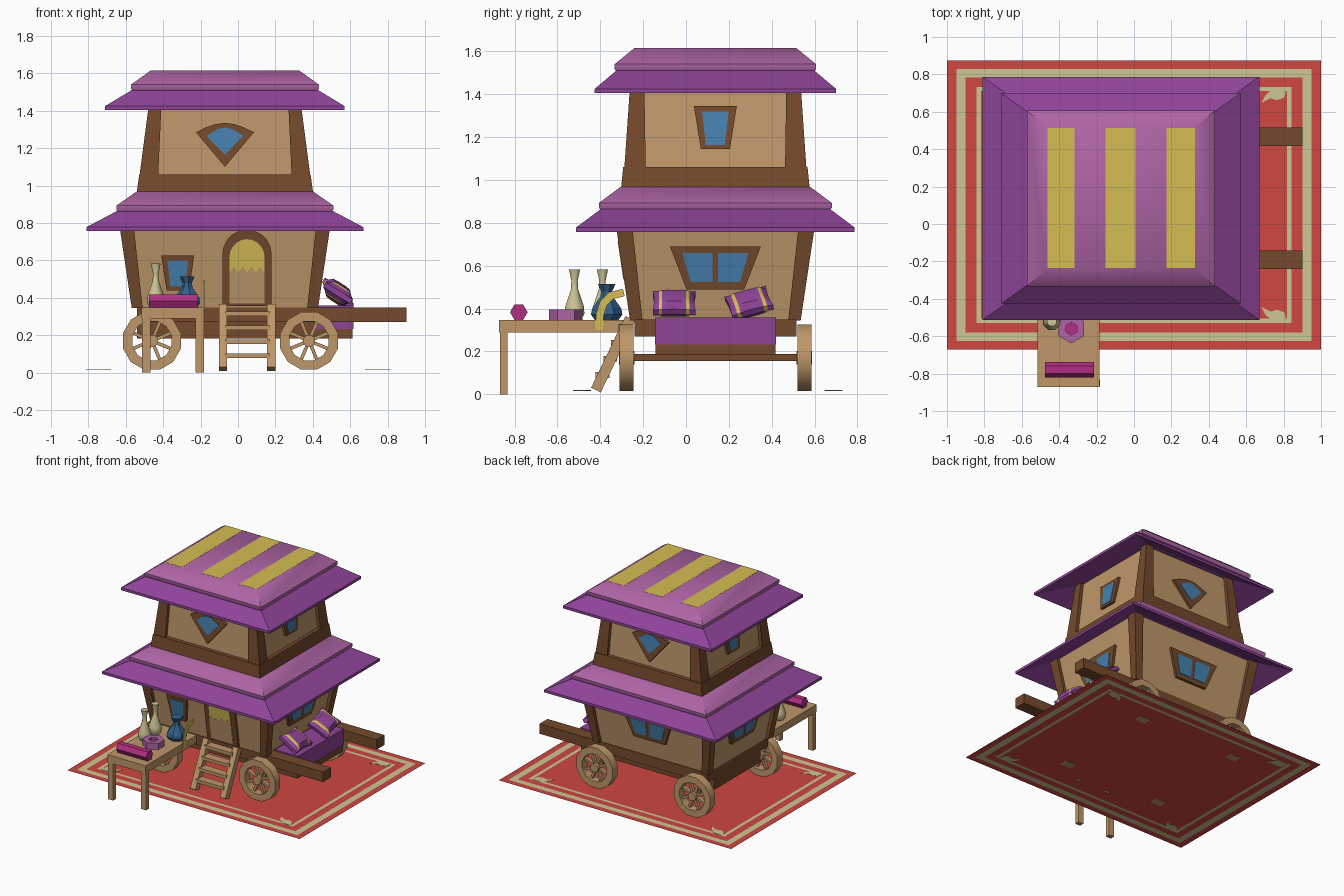
import bpy, bmesh, math
from mathutils import Vector, Matrix

if "Cube" in bpy.data.objects:
    bpy.data.objects.remove(bpy.data.objects["Cube"])

def srgb(h):
    c = [int(h[i:i + 2], 16) / 255 for i in (0, 2, 4)]
    return [x / 12.92 if x < .04 else ((x + .055) / 1.055) ** 2.4 for x in c] + [1]

M = {}
for n, h in dict(tan="BE976A", brown="754A2C", purple="8F4499", light_purple="AE64A5", yellow="D6BE55",
                 blue="4680AE", dark_blue="33618C", red="D04741", cream="CFC795", magenta="B23083").items():
    M[n] = bpy.data.materials.new(n)
    M[n].diffuse_color = srgb(h)
CX, CY = -.07, .137          # centre of the house

def finish(name, bm, *mats, smooth=None):
    bmesh.ops.recalc_face_normals(bm, faces=bm.faces)
    me = bpy.data.meshes.new(name)
    bm.to_mesh(me); bm.free()
    ob = bpy.data.objects.new(name, me)
    bpy.context.collection.objects.link(ob)
    for m in mats:
        me.materials.append(M[m])
    if smooth:
        bpy.ops.object.select_all(action='DESELECT')
        ob.select_set(True)
        bpy.context.view_layer.objects.active = ob
        bpy.ops.object.shade_smooth_by_angle(angle=math.radians(smooth))
    return ob

def loft(name, rings, mat, smooth=None, closed=False):
    """Skin a list of equal-length point rings; cap the ends unless closed."""
    bm = bmesh.new()
    vs = [[bm.verts.new(p) for p in r] for r in rings]
    pairs = list(zip(vs, vs[1:])) + ([(vs[-1], vs[0])] if closed else [])
    for a, b in pairs:
        for i in range(len(a)):
            j = (i + 1) % len(a)
            bm.faces.new((a[i], a[j], b[j], b[i]))
    if not closed:
        bm.faces.new(vs[0]); bm.faces.new(vs[-1])
    return finish(name, bm, mat, smooth=smooth)

def rect(cx, cy, hx, hy, z):
    return [(cx + a * hx, cy + b * hy, z) for a, b in ((-1, -1), (1, -1), (1, 1), (-1, 1))]

def box(name, x, y, z, mat):
    c = ((x[0] + x[1]) / 2, (y[0] + y[1]) / 2, (x[1] - x[0]) / 2, (y[1] - y[0]) / 2)
    return loft(name, [rect(*c, z[0]), rect(*c, z[1])], mat)

def bar(name, p, q, w, h, mat):
    """Square bar between two points, w along x-ish, h across."""
    p, q = Vector(p), Vector(q)
    d = (q - p).normalized()
    s = Vector((1, 0, 0)) if abs(d.x) < .5 and abs(d.y) > .01 or abs(d.z) > .99 else d.cross(Vector((0, 1, 0)))
    t = d.cross(s)
    return loft(name, [[c + a * w / 2 * s + b * h / 2 * t for a, b in ((-1, -1), (1, -1), (1, 1), (-1, 1))]
                       for c in (p, q)], mat)

def lathe(name, prof, n, mat, loc, axis='Z', smooth=None, closed=False):
    R = {'Z': Matrix(), 'Y': Matrix.Rotation(math.pi / 2, 4, 'X'), 'X': Matrix.Rotation(math.pi / 2, 4, 'Y')}[axis]
    rings = [[Vector(loc) + R @ Vector((r * math.cos((i + .5) * math.tau / n), r * math.sin((i + .5) * math.tau / n), h))
              for i in range(n)] for r, h in prof]
    return loft(name, rings, mat, smooth, closed)

# ---- storeys: tapered walls with corner posts ----
def storey(name, z0, z1, h0, h1, w0, w1, ins=.025):
    loft(name + "_walls", [rect(CX, CY, h0[0] - ins, h0[1] - ins, z0), rect(CX, CY, h1[0] - ins, h1[1] - ins, z1)], "tan")
    for a in (-1, 1):
        for b in (-1, 1):
            loft(name + "_corner_post", [rect(CX + a * (h[0] - w / 2), CY + b * (h[1] - w / 2), w / 2, w / 2, z)
                 for h, w, z in ((h0, w0, z0), (h1, w1, z1))], "brown")
    half = lambda k, z: h0[k] - ins + (h1[k] - h0[k]) * (z - z0) / (z1 - z0)

    def plate(pname, side, pts, mat, lo, hi):
        """Flat shape given as (along, z) laid on one wall."""
        def at(u, z, d):
            s = 1 if side in ("right", "back") else -1
            if side in ("front", "back"):
                return (u, CY + s * (half(1, z) + d), z)
            return (CX + s * (half(0, z) + d), u, z)
        loft(pname, [[at(u, z, d) for u, z in pts] for d in (lo, hi)], mat)
    return plate

lower = storey("lower", .345, .84, (.498, .398), (.572, .472), .058, .078)
upper = storey("upper", 1.05, 1.5, (.457, .425), (.398, .394), .1, .062)
loft("upper_base_trim", [rect(CX, CY, .472, .44, .96), rect(CX, CY, .458, .43, 1.06)], "brown")

# ---- two-tier roofs ----
def roof(name, z, e, m, t, wall):
    loft(name + "_eave", [rect(CX, CY, *wall, z + .085), rect(CX, CY, *e, z), rect(CX, CY, *e, z + .02),
                          rect(CX, CY, m[0] - .02, m[1] - .02, z + .115)], "purple")
    loft(name + "_cap", [rect(CX, CY, m[0] - .01, m[1] - .01, z + .1), rect(CX, CY, *m, z + .112),
                         rect(CX, CY, *m, z + .135), rect(CX, CY, *t, z + .21)], "light_purple", smooth=40)

roof("lower_roof", .758, (.74, .65), (.58, .543), (.472, .442), (.555, .46))
roof("upper_roof", 1.385 + .02, (.64, .563), (.502, .47), (.397, .378), (.41, .4))
box("upper_roof_top_pad", (-.465, .325), (-.237, .512), (1.6, 1.613), "light_purple")
for x in ((-.462, -.318), (-.152, .008), (.175, .325)):
    box("roof_stripe", x, (-.235, .513), (1.609, 1.616), "yellow")

# ---- windows ----
def trap(c, wt, wb, zt, zb):
    return [(c - wt, zt), (c + wt, zt), (c + wb, zb), (c - wb, zb)]

def fan(hw, side_z, top_z, bottom_z, n=6):
    arc = [(CX + hw * (2 * i / n - 1), side_z + (top_z - side_z) * math.sin(math.pi * i / n)) for i in range(n + 1)]
    return arc + [(CX, bottom_z)]

for s in ("front", "back"):
    upper("fan_window_frame", s, fan(.155, 1.285, 1.335, 1.1), "brown", -.01, .02)
    upper("fan_window_glass", s, fan(.098, 1.265, 1.31, 1.165), "blue", .018, .024)
for s in ("left", "right"):
    upper("small_window_frame", s, trap(CY, .1, .068, 1.345, 1.145), "brown", -.01, .02)
    upper("small_window_glass", s, trap(CY, .062, .045, 1.32, 1.163), "blue", .018, .024)
for s in ("left", "right", "back"):
    c = CX if s == "back" else CY
    lower("double_window_frame", s, trap(c, .212, .135, .69, .49), "brown", -.01, .02)
    for k in (-1, 1):
        lower("double_window_glass", s, [(c + k * u, z) for u, z in ((.013, .66), (.155, .66), (.115, .523), (.013, .523))],
              "blue", .018, .024)
lower("front_window_frame", "front", trap(-.322, .088, .06, .625, .44), "brown", -.01, .02)
lower("front_window_glass", "front", trap(-.322, .056, .04, .6, .46), "blue", .018, .024)

# ---- arched door with ragged curtain ----
def arch(hw, spring, base):
    return [(.048 + hw * math.cos(i * math.pi / 10), spring + hw * math.sin(i * math.pi / 10)) for i in range(11)] + base

lower("door_frame", "front", arch(.132, .632, [(-.084, .355), (.18, .355)]), "brown", -.01, .02)
lower("door_panel", "front", arch(.094, .62, [(-.046, .37), (.142, .37)]), "tan", .018, .024)
rag = [(-.046 + .188 * i / 8, .535 + .03 * (i % 2)) for i in range(9)]
lower("door_curtain", "front", arch(.092, .62, rag), "yellow", .023, .028)

# ---- chassis, axles and wheels ----
for y in ((-.24, -.143), (.418, .515)):
    box("shaft_beam", (-.54, .9), y, (.27, .348), "brown")
box("chassis_floor", (-.54, .612), (-.143, .418), (.183, .275), "brown")
box("chassis_deck", (-.54, .42), (-.143, .418), (.27, .35), "brown")
for x in (-.46, .38):
    box("axle", (x - .015, x + .015), (-.26, .54), (.155, .187), "brown")
    for y in (-.277, .552):
        c = (x, y, .17)
        lathe("wheel_rim", [(.16, -.033), (.16, .033), (.108, .033), (.108, -.033)], 12, "tan", c, 'Y', 40, True)
        lathe("wheel_hub", [(.033, -.036), (.033, .036)], 12, "tan", c, 'Y', 40)
        for i in range(4):
            a = i * math.pi / 4 + .39
            d = Vector((math.cos(a), 0, math.sin(a))) * .115
            n = Vector((-d.z, 0, d.x)).normalized() * .009
            loft("wheel_spoke", [[Vector(c) + e * d + p * n + Vector((0, q * .014, 0)) for p, q in
                 ((-1, -1), (1, -1), (1, 1), (-1, 1))] for e in (-1, 1)], "tan")

# ---- bench with two pillows ----
box("bench", (.42, .618), (-.145, .42), (.232, .358), "purple")

def pillow(loc, rot):
    bm = bmesh.new()
    bmesh.ops.create_cube(bm, size=2)
    bmesh.ops.subdivide_edges(bm, edges=bm.edges, cuts=5, use_grid_fill=True)
    for v in bm.verts:
        x, y, z = v.co
        puff = .3 + .7 * math.sqrt(max(0, (1 - x ** 4) * (1 - y ** 4)))
        v.co = (x * .085 * (1 - .12 * (1 - y * y)), y * .1 * (1 - .06 * (1 - x * x)), z * .046 * puff)
    for y in (-.072, -.056, .056, .072):
        bmesh.ops.bisect_plane(bm, geom=bm.verts[:] + bm.edges[:] + bm.faces[:], plane_co=(0, y, 0), plane_no=(0, 1, 0))
    for f in bm.faces:
        f.material_index = int(.056 < abs(f.calc_center_median().y) < .072)
    ob = finish("pillow", bm, "purple", "yellow", smooth=40)
    ob.location, ob.rotation_euler = loc, [math.radians(a) for a in rot]

pillow((.535, -.055, .425), (0, 32, 0))
pillow((.535, .295, .425), (18, 32, 14))

# ---- ladder steps ----
for x in (-.08, .178):
    bar("ladder_rail", (x, -.26, .355), (x, -.42, .02), .045, .05, "tan")
for z in (.315, .24, .165, .09):
    y = -.26 - (.355 - z) * .478
    box("ladder_step", (-.07, .17), (y - .035, y + .03), (z - .013, z + .013), "tan")

# ---- side table and goods ----
box("table_top", (-.515, -.185), (-.872, -.245), (.288, .347), "tan")
for x in (-.49, -.205):
    box("table_leg", (x - .022, x + .022), (-.868, -.832), (0, .3), "tan")
for y in (-.52, -.39):
    lathe("cream_vase", [(.03, .345), (.05, .375), (.047, .41), (.018, .49), (.016, .53), (.028, .582)], 8, "cream",
          (-.44, y, 0), smooth=50)
lathe("blue_vase", [(.055, .345), (.075, .372), (.07, .4), (.03, .455), (.026, .48), (.042, .515), (.02, .51)], 7,
      "dark_blue", (-.27, -.37, 0))
lathe("coiled_dish", [(.078, .345), (.078, .396), (.034, .396), (.034, .345)], 6, "light_purple", (-.335, -.56, 0), closed=True)
lathe("coil_centre", [(.034, .345), (.034, .38)], 6, "magenta", (-.335, -.56, 0))
lathe("rolled_cloth", [(.041, -.13), (.041, .13)], 6, "magenta", (-.345, -.78, .383), 'X')
path = [(-.405, .3), (-.402, .37), (-.385, .425), (-.35, .46), (-.29, .475)]
wide = [(.018, 0), (.018, -.004), (.016, -.01), (.01, -.016), (.004, -.017)]
loft("hanging_ribbon", [[(-.183 + d, y + s * a, z + s * b) for d, s in ((-.003, -1), (.003, -1), (.003, 1), (-.003, 1))]
     for (y, z), (a, b) in zip(path, wide)], "yellow")

# ---- rug: nested bands, with a leaf in each corner ----
bm = bmesh.new()
RY, RZ = .102, .018
prev = None
for k, inset in enumerate((0, .05, .1, .157, .183)):
    ring = [bm.verts.new(p) for p in rect(0, RY, 1 - inset, .7725 - inset * .9, RZ)]
    if prev:
        for i in range(4):
            j = (i + 1) % 4
            bm.faces.new((prev[i], prev[j], ring[j], ring[i])).material_index = (k - 1) % 2
    prev = ring
bm.faces.new(prev)
finish("rug", bm, "red", "cream")
leaf = [(.68, .545), (.705, .59), (.745, .622), (.815, .628), (.805, .575), (.765, .56), (.73, .57)]
for a in (-1, 1):
    for b in (-1, 1):
        loft("rug_leaf", [[(a * x, RY + b * y, RZ + d) for x, y in leaf] for d in (-.002, .002)], "cream")

for m in bpy.data.materials:
    if m.users and not m.is_grease_pencil:
        m.use_nodes = True
        m.node_tree.nodes["Principled BSDF"].inputs["Base Color"].default_value = m.diffuse_color
